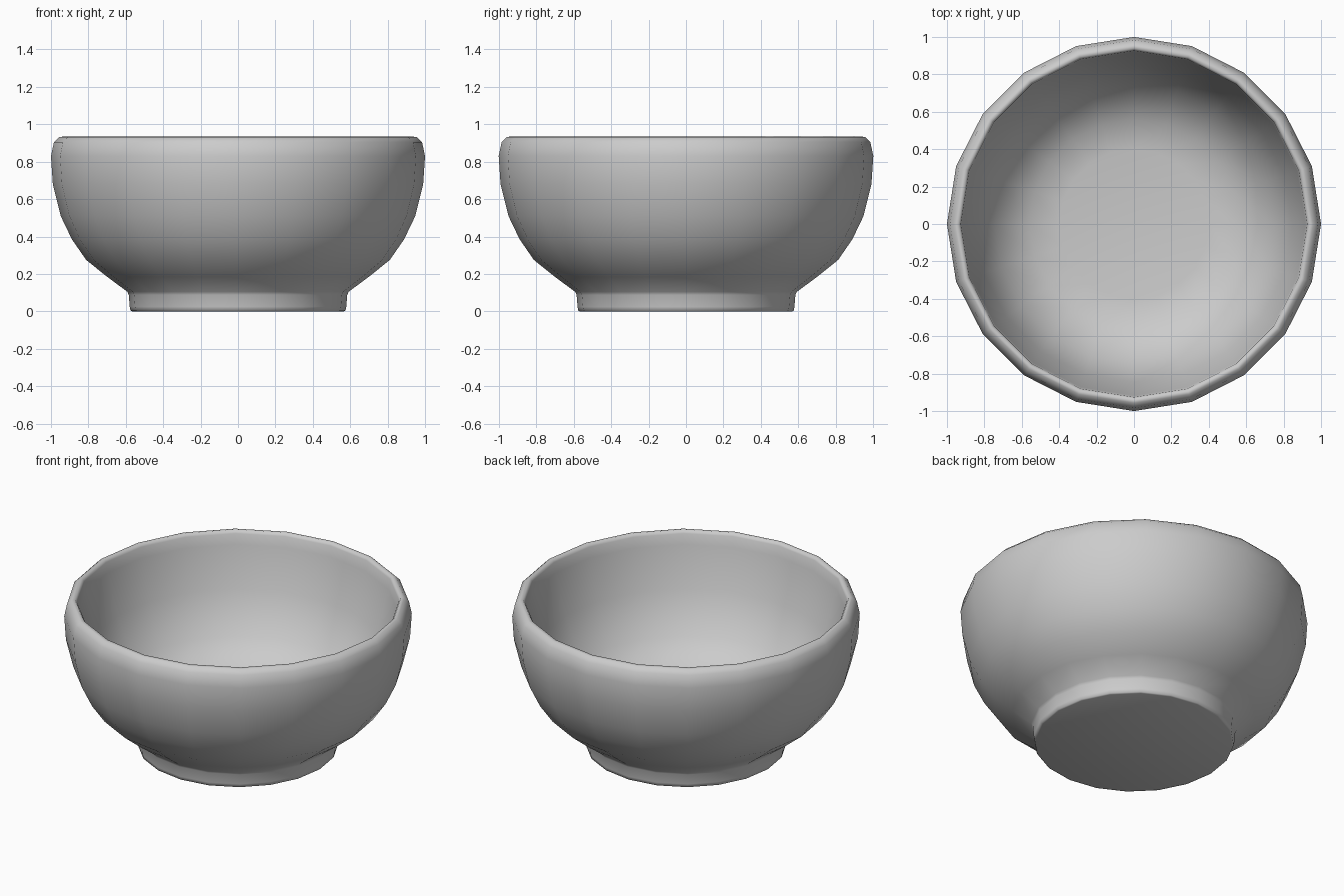
import bpy
import bmesh
from math import cos, sin, tau

default_cube = bpy.data.objects.get("Cube")
if default_cube:
    bpy.data.objects.remove(default_cube, do_unlink=True)

SIDES = 20

# One plain glaze colour
glaze = bpy.data.materials.new("light grey glaze")
glaze.use_nodes = True
colour = (0.6, 0.6, 0.6, 1)
glaze.diffuse_color = colour
glaze.node_tree.nodes["Principled BSDF"].inputs["Base Color"].default_value = colour

# Radius and height pairs: foot, outer wall, rounded rim, inner wall, floor
foot = [(0.565, 0), (0.575, 0.004), (0.579, 0.025), (0.584, 0.088), (0.592, 0.105)]
outer_wall = [(0.7, 0.185), (0.812, 0.275), (0.888, 0.385),
              (0.948, 0.51), (0.99, 0.68), (1.0, 0.83)]
rim = [(0.984, 0.905), (0.957, 0.931), (0.938, 0.934), (0.926, 0.915)]
inner_wall = [(0.917, 0.85), (0.845, 0.6), (0.745, 0.345), (0.56, 0.21), (0.4, 0.185)]
profile = foot + outer_wall + rim + inner_wall


def lathe(name, points, floor_height):
    """Spin a profile into a closed shell, capped below and inside."""
    bm = bmesh.new()
    rings = [[bm.verts.new((r * cos(tau * i / SIDES), r * sin(tau * i / SIDES), z))
              for i in range(SIDES)] for r, z in points]
    for low, high in zip(rings, rings[1:]):
        for i in range(SIDES):
            j = (i + 1) % SIDES
            bm.faces.new((low[i], low[j], high[j], high[i]))
    bm.faces.new(rings[0][::-1])
    centre = bm.verts.new((0, 0, floor_height))
    for i in range(SIDES):
        bm.faces.new((rings[-1][i], rings[-1][(i + 1) % SIDES], centre))
    bmesh.ops.recalc_face_normals(bm, faces=bm.faces)
    for face in bm.faces:
        face.smooth = True
    mesh = bpy.data.meshes.new(name)
    bm.to_mesh(mesh)
    bm.free()
    obj = bpy.data.objects.new(name, mesh)
    bpy.context.collection.objects.link(obj)
    return obj


bowl = lathe("bowl", profile, 0.185)
bowl.data.materials.append(glaze)
